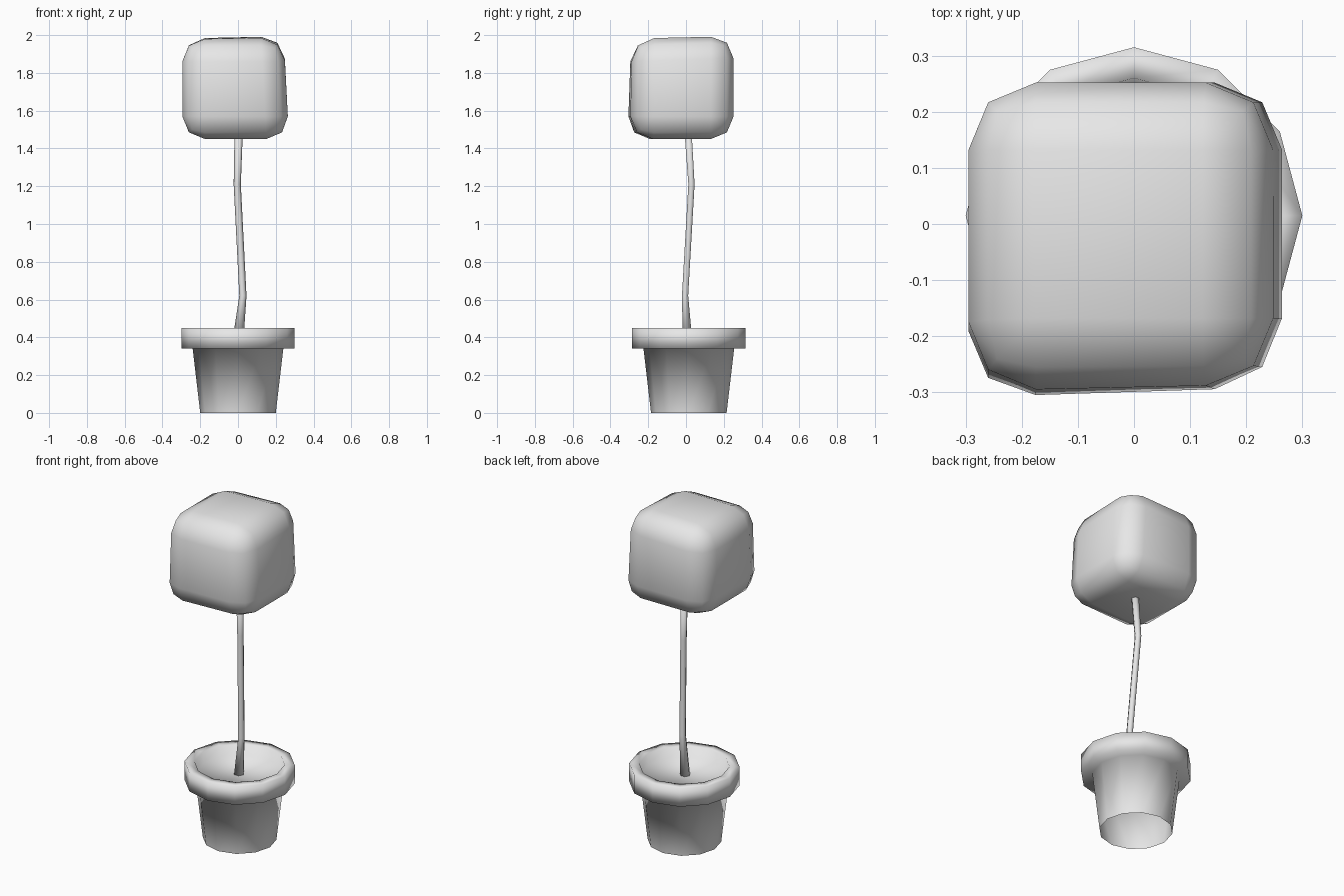
import bpy
import bmesh
import math
from mathutils import Vector

SIDES = 12
POT_Y = 0.015

default = bpy.data.objects.get("Cube")
if default:
    bpy.data.objects.remove(default, do_unlink=True)

# One plain material for everything
grey = bpy.data.materials.new("light_grey")
grey.use_nodes = True
grey.diffuse_color = (0.8, 0.8, 0.8, 1)
grey.node_tree.nodes["Principled BSDF"].inputs["Base Color"].default_value = (0.8, 0.8, 0.8, 1)


def finish(name, bm):
    """Turn a bmesh into a smooth-shaded object."""
    for face in bm.faces:
        face.smooth = True
    mesh = bpy.data.meshes.new(name)
    bm.to_mesh(mesh)
    bm.free()
    mesh.materials.append(grey)
    obj = bpy.data.objects.new(name, mesh)
    bpy.context.collection.objects.link(obj)
    return obj


def loft(bm, rings, sides):
    """Join round rings, each given as (centre, radius); return the vertex rings."""
    loops = []
    for centre, radius in rings:
        loop = []
        for i in range(sides):
            a = math.tau * i / sides
            offset = Vector((math.cos(a), math.sin(a), 0)) * radius
            loop.append(bm.verts.new(Vector(centre) + offset))
        loops.append(loop)
    for low, high in zip(loops, loops[1:]):
        for i in range(sides):
            j = (i + 1) % sides
            bm.faces.new((low[i], low[j], high[j], high[i]))
    return loops


# Pot: open at the base, with a thick rim and a shallow soil floor
pot_profile = [(0.20, 0), (0.24, 0.34), (0.30, 0.34), (0.30, 0.45), (0.245, 0.45), (0.235, 0.39)]
bm = bmesh.new()
loops = loft(bm, [((0, POT_Y, z), r) for r, z in pot_profile], SIDES)
bm.faces.new(loops[-1])
finish("pot", bm)

# Crooked stem, tapering from the soil up into the foliage
stem_path = [((0, 0.008, 0.385), 0.029), ((0.026, -0.005, 0.62), 0.019),
             ((-0.004, 0.029, 1.21), 0.019), ((0.004, 0.01, 1.5), 0.022)]
bm = bmesh.new()
loops = loft(bm, stem_path, 6)
bm.faces.new(loops[-1])
bm.faces.new(list(reversed(loops[0])))
finish("stem", bm)

# Foliage: slightly skewed cube with rounded edges
bm = bmesh.new()
bmesh.ops.create_cube(bm, size=2)
for v in bm.verts:
    right, back, top = v.co.x > 0, v.co.y > 0, v.co.z > 0
    x = (0.242 if top else 0.27) if right else -0.295
    y = 0.252 if back else -0.288
    z = 1.98 if top else 1.45
    if right and back and top:
        z = 2.0
    if not (right or back or top):
        y = -0.318
    v.co = (x, y, z)
bmesh.ops.bevel(bm, geom=bm.edges[:], offset=0.12, offset_type='OFFSET',
                segments=2, profile=0.5, affect='EDGES')
bmesh.ops.recalc_face_normals(bm, faces=bm.faces[:])
finish("foliage", bm)
